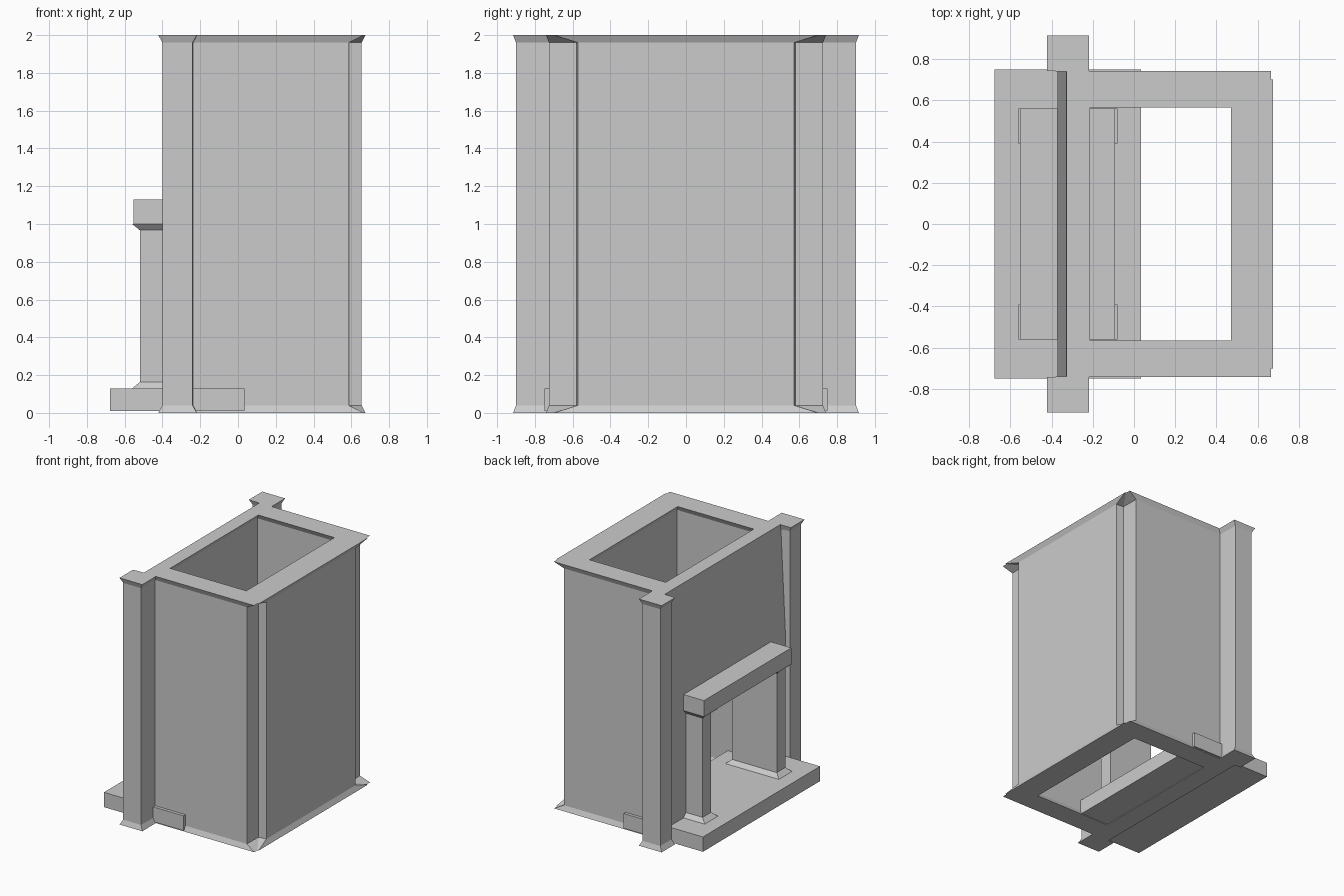
import bpy, bmesh

if "Cube" in bpy.data.objects:
    bpy.data.objects.remove(bpy.data.objects["Cube"])


def loft(name, rings):
    """Closed solid through rings of equal point count; each ring is (z, [(x, y), ...])."""
    bm = bmesh.new()
    loops = [[bm.verts.new((x, y, z)) for x, y in pts] for z, pts in rings]
    n = len(loops[0])
    for a, b in zip(loops, loops[1:]):
        for i in range(n):
            j = (i + 1) % n
            bm.faces.new((a[i], a[j], b[j], b[i]))
    bm.faces.new(loops[0][::-1])
    bm.faces.new(loops[-1])
    bmesh.ops.recalc_face_normals(bm, faces=bm.faces)
    me = bpy.data.meshes.new(name)
    bm.to_mesh(me)
    bm.free()
    ob = bpy.data.objects.new(name, me)
    bpy.context.collection.objects.link(ob)
    return ob


def rect(x0, x1, y0, y1):
    return [(x0, y0), (x1, y0), (x1, y1), (x0, y1)]


def box(name, x0, x1, y0, y1, z0, z1):
    return loft(name, [(z0, rect(x0, x1, y0, y1)), (z1, rect(x0, x1, y0, y1))])


def mirrored(half):
    return half + [(x, -y) for x, y in reversed(half)]


def cut(ob, cutter):
    m = ob.modifiers.new("cut", 'BOOLEAN')
    m.object, m.operation, m.solver = cutter, 'DIFFERENCE', 'EXACT'
    cutter.hide_render = True
    bpy.context.view_layer.objects.active = ob
    bpy.ops.object.modifier_apply(modifier=m.name)
    bpy.data.objects.remove(cutter)


# Chimney outline: notched right corners, side pillars at the left; flared at both ends
def body(x_left):
    return mirrored([(0.655, 0.573), (0.59, 0.58), (0.587, 0.725), (-0.235, 0.725),
                     (-0.24, 0.9), (-0.4, 0.9), (-0.4, 0.76), (x_left, 0.745)])


def flare(x_left):
    return mirrored([(0.675, 0.70), (0.665, 0.70), (0.665, 0.742), (-0.218, 0.742),
                     (-0.218, 0.915), (-0.422, 0.915), (-0.422, 0.742), (x_left, 0.74)])


chimney = loft("chimney_shell", [(0, flare(-0.37)), (0.04, body(-0.37)), (1.13, body(-0.37)),
                                 (1.96, body(-0.33)), (2, flare(-0.327))])

# Flue, slightly wider inside than at its rims
rim = rect(-0.213, 0.47, -0.565, 0.565)
wide = rect(-0.235, 0.49, -0.585, 0.585)
cut(chimney, loft("flue_cutter", [(-0.01, rim), (0, rim), (0.04, wide),
                                  (1.96, wide), (2, rim), (2.01, rim)]))

# Fireplace opening
cut(chimney, box("opening_cutter", -0.8, -0.1, -0.46, 0.46, 0.08, 1.06))

# Hearth slab and mantel
box("hearth_slab", -0.677, 0.035, -0.75, 0.75, 0.01, 0.13)
box("mantel", -0.553, -0.092, -0.56, 0.56, 1.0, 1.13)

# Mantel legs with flared ends
for side, s in (("front", -1), ("back", 1)):
    wide_end = rect(-0.56, -0.08, s * 0.39, s * 0.56)
    shaft = rect(-0.52, -0.12, s * 0.42, s * 0.53)
    loft(side + "_mantel_leg", [(0.13, wide_end), (0.163, shaft), (0.967, shaft), (1.0, wide_end)])
